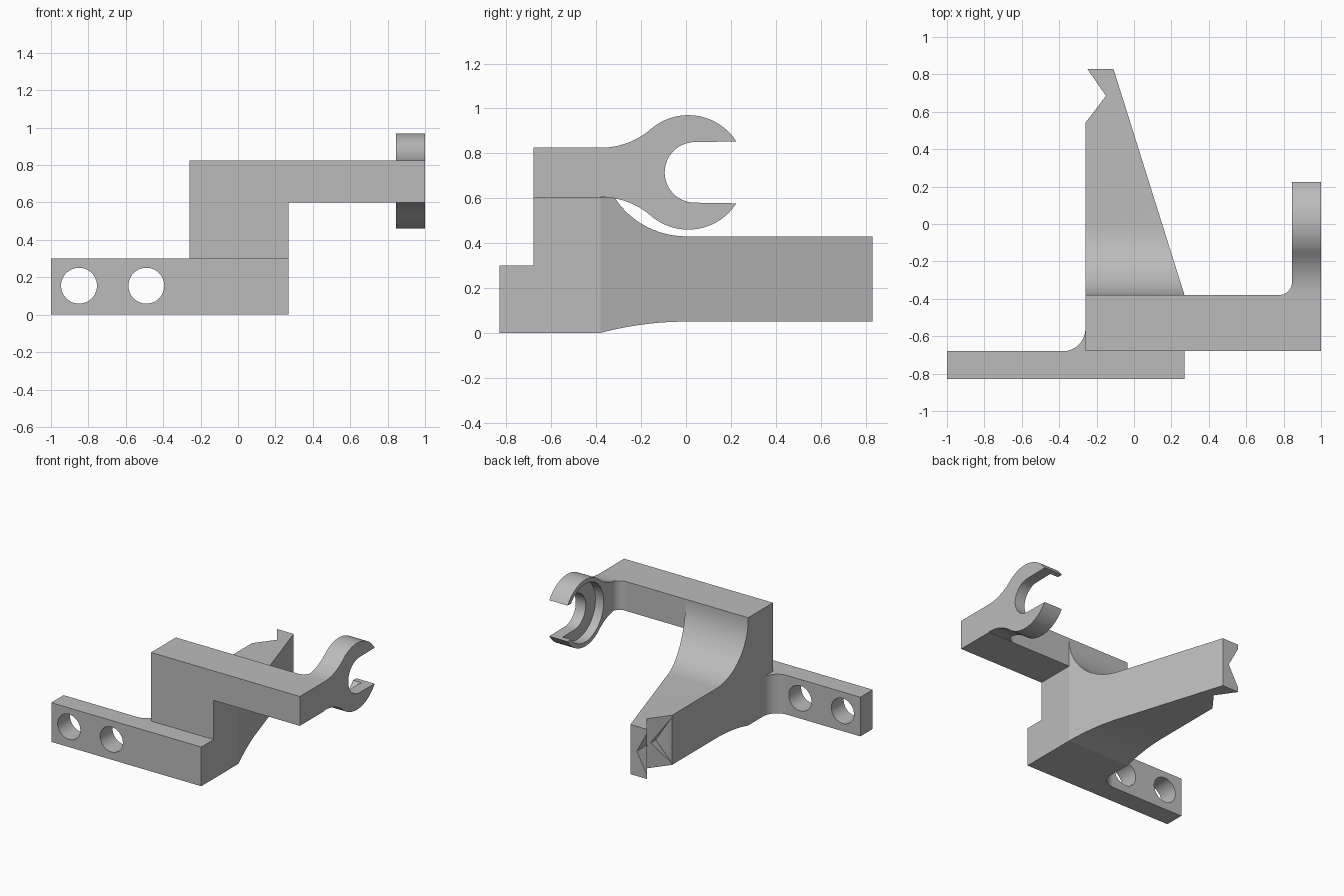
import bpy, bmesh
from math import sin, cos, pi, radians, sqrt, atan2

if "Cube" in bpy.data.objects:
    bpy.data.objects.remove(bpy.data.objects["Cube"], do_unlink=True)

# One plain grey material
grey = bpy.data.materials.new("plain grey")
grey.use_nodes = True
COLOUR = (0.5, 0.5, 0.5, 1)
grey.diffuse_color = COLOUR
grey.node_tree.nodes["Principled BSDF"].inputs["Base Color"].default_value = COLOUR


def finish(name, bm):
    bmesh.ops.recalc_face_normals(bm, faces=bm.faces)
    mesh = bpy.data.meshes.new(name)
    bm.to_mesh(mesh)
    bm.free()
    mesh.materials.append(grey)
    ob = bpy.data.objects.new(name, mesh)
    bpy.context.collection.objects.link(ob)
    return ob


def prism(name, profile, axis, lo, hi):
    """Extrude a flat profile along x, y or z; the profile uses the other two axes in order."""
    bm = bmesh.new()
    i = "xyz".index(axis)
    verts = []
    for p in profile:
        co = list(p)
        co.insert(i, lo)
        verts.append(bm.verts.new(co))
    face = bm.faces.new(verts)
    top = bmesh.ops.extrude_face_region(bm, geom=[face])["geom"]
    move = [0, 0, 0]
    move[i] = hi - lo
    bmesh.ops.translate(bm, vec=move, verts=[g for g in top if isinstance(g, bmesh.types.BMVert)])
    return finish(name, bm)


def hull(name, points):
    bm = bmesh.new()
    for p in points:
        bm.verts.new(p)
    bmesh.ops.convex_hull(bm, input=bm.verts)
    return finish(name, bm)


def arc(cx, cy, r, a0, a1, n=16):
    steps = [a0 + (a1 - a0) * k / n for k in range(n + 1)]
    return [(cx + r * cos(a), cy + r * sin(a)) for a in steps]


def boolean(ob, cutter, operation="DIFFERENCE"):
    mod = ob.modifiers.new("cut", "BOOLEAN")
    mod.operation, mod.object, mod.solver = operation, cutter, "EXACT"
    graph = bpy.context.evaluated_depsgraph_get()
    mesh = bpy.data.meshes.new_from_object(ob.evaluated_get(graph))
    ob.modifiers.clear()
    ob.data = mesh
    bpy.data.objects.remove(cutter, do_unlink=True)


LEFT, RIGHT = -0.26, 0.27      # upright sides
FRONT, BACK = -0.68, -0.38     # upright depth

# Mounting plate with a rounded inside corner and two screw holes
fillet = 0.12
plate = prism("mounting_plate",
              [(-1, -0.83), (RIGHT, -0.83), (RIGHT, FRONT), (LEFT, FRONT)]
              + arc(LEFT - fillet, FRONT + fillet, fillet, 0, -pi / 2)
              + [(-1, FRONT)], "z", 0, 0.3)
for x in (-0.85, -0.49):
    boolean(plate, prism("hole_cutter", arc(x, 0.155, 0.096, 0, 2 * pi, 48)[:-1], "y", -1, -0.5))

# Upright with the raised arm
frame = prism("upright_and_arm",
              [(LEFT, 0), (RIGHT, 0), (RIGHT, 0.6), (1, 0.6), (1, 0.825), (LEFT, 0.825)],
              "y", FRONT, BACK)

# Tapering rear web: curved side profile trimmed by its plan shape
under = [(BACK * (1 - k / 12), 0.05 * (1 - (1 - k / 12) ** 2)) for k in range(13)]
web = prism("rear_web", under + [(0.83, 0.05), (0.83, 0.43)]
            + arc(0, 0.81, 0.38, -pi / 2, -pi, 24), "x", -0.5, 0.5)
plan = [(LEFT, -0.5), (RIGHT, -0.5), (RIGHT, BACK), (-0.11, 0.83), (-0.122, 0.87),
        (-0.25, 0.87), (-0.25, 0.83), (-0.15, 0.685), (LEFT, 0.54)]
boolean(web, prism("plan_cutter", plan, "z", -0.2, 1.2), "INTERSECT")

# Lengthwise groove in the tip of the web
tip = [(LEFT - 0.002, y, z) for y in (0.54, 0.9) for z in (0.06, 0.42)]
boolean(web, hull("groove_cutter", tip + [(-0.165, 0.6, 0.24), (-0.165, 0.9, 0.24)]))

# Open clip at the end of the arm, blended into it by an S-curve
cy, cz, r, blend = 0.01, 0.715, 0.255, 0.342
meet = atan2(cz - 0.825 - blend, cy - BACK)
mouth = 0.135
lip = atan2(mouth, 0.21)
upper = arc(BACK, 0.825 + blend, blend, -pi / 2, meet, 12)
upper += arc(cy, cz, r, meet + pi, lip, 32)[1:]
inner = arc(0.04, cz, mouth, pi / 2, 3 * pi / 2, 32)
lower = [(y, 2 * cz - z) for y, z in reversed(upper)]
clip = prism("clip", upper + inner + lower, "x", 0.845, 1)
boolean(clip, prism("recess_cutter", arc(cy, cz, 0.222, 0, 2 * pi, 64)[:-1], "x", 0.8, 0.915))

# Rounded inside corner between arm and clip
f = 0.07
corner = prism("clip_fillet", [(0.845, BACK)] + arc(0.845 - f, BACK + f, f, 0, -pi / 2, 12),
               "z", 0.603, 0.825)

for ob in (plate, frame, web, clip, corner):
    bpy.ops.object.select_all(action="DESELECT")
    ob.select_set(True)
    bpy.context.view_layer.objects.active = ob
    bpy.ops.object.shade_smooth_by_angle(angle=radians(25))
